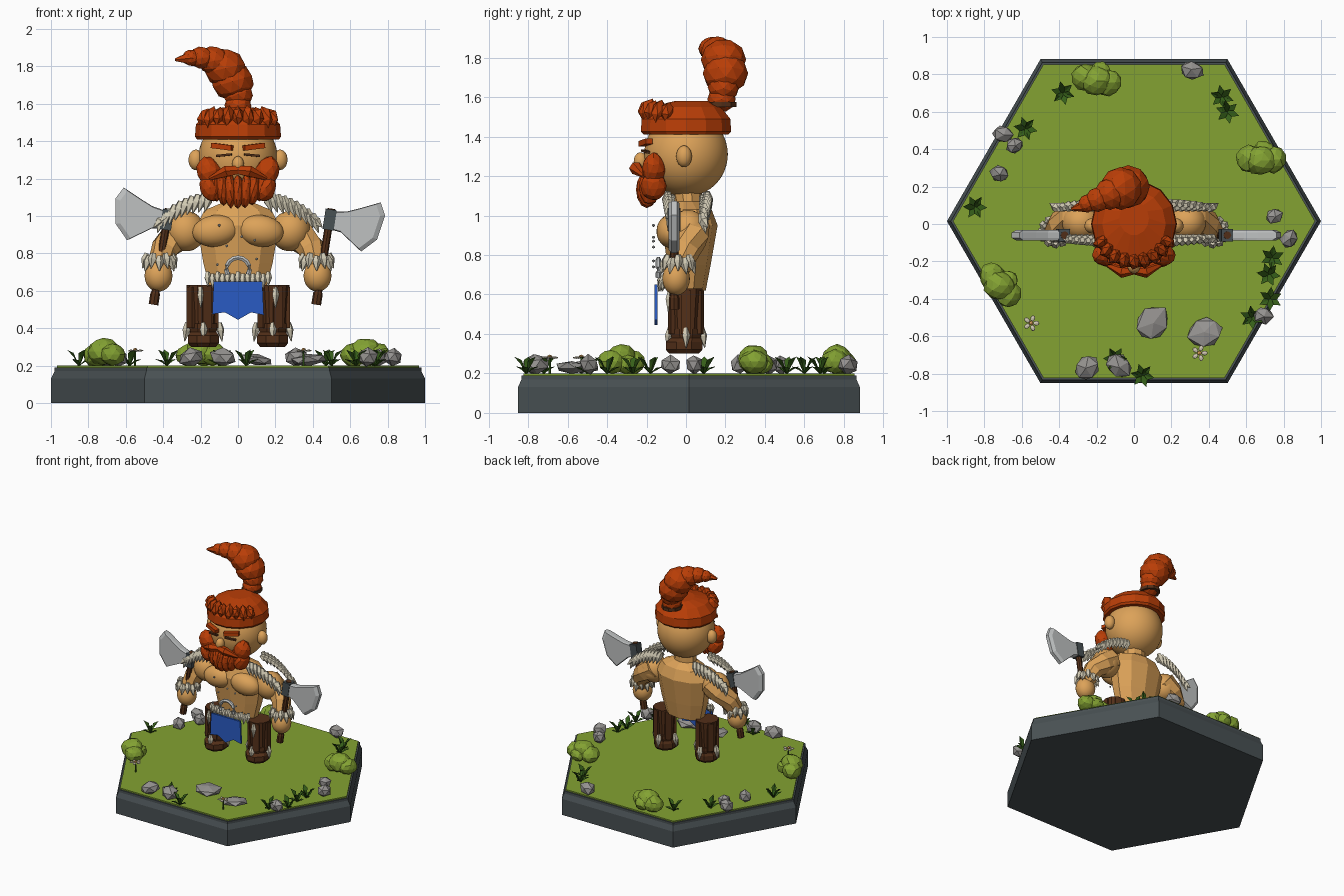
import bpy, bmesh, math, random
from mathutils import Vector, Matrix, Euler

random.seed(4)
if "Cube" in bpy.data.objects:
    bpy.data.objects.remove(bpy.data.objects["Cube"])


def material(name, *srgb):
    m = bpy.data.materials.new(name)
    m.use_nodes = True
    col = [c ** 2.2 for c in srgb] + [1]
    m.diffuse_color = col
    m.node_tree.nodes["Principled BSDF"].inputs["Base Color"].default_value = col
    return m


SKIN = material("skin", .86, .63, .35)
HAIR = material("red hair", .72, .25, .06)
FUR = material("cream fur", .82, .79, .70)
LEATHER = material("brown leather", .33, .20, .12)
CLOTH = material("blue cloth", .18, .36, .76)
STEEL = material("steel", .74, .75, .75)
SLATE = material("dark slate", .29, .32, .33)
GRASS = material("grass green", .51, .63, .21)
LEAF = material("dark leaf", .22, .37, .12)
ROCK = material("rock grey", .58, .57, .56)


class Part:
    """Collects simple solids into one named object."""

    def __init__(self, name, mat, smooth=False):
        self.name, self.mat, self.smooth = name, mat, smooth
        self.bm = bmesh.new()

    def ball(self, loc, scale, rot=(0, 0, 0), detail=2, rough=0):
        m = Matrix.LocRotScale(Vector(loc), Euler(rot), Vector(scale))
        new = bmesh.ops.create_icosphere(self.bm, subdivisions=detail, radius=1)["verts"]
        for v in new:
            v.co = m @ (v.co * (1 + random.uniform(-rough, rough)))

    def skin_rings(self, rings):
        loops = [[self.bm.verts.new(p) for p in ring] for ring in rings]
        n = len(loops[0])
        for a, b in zip(loops, loops[1:]):
            for i in range(n):
                self.bm.faces.new((a[i], a[(i + 1) % n], b[(i + 1) % n], b[i]))
        self.bm.faces.new(loops[0])
        self.bm.faces.new(loops[-1])

    def loft(self, rings, n=12, phase=0, x=0, y=0):
        """Horizontal rings given as (z, rx, ry, y offset)."""
        ang = [phase + math.tau * i / n for i in range(n)]
        self.skin_rings([[(x + rx * math.cos(a), y + dy + ry * math.sin(a), z)
                          for a in ang] for z, rx, ry, dy in rings])

    def tube(self, pts, radii, n=6):
        pts = [Vector(p) for p in pts]
        rings = []
        for i, (p, r) in enumerate(zip(pts, radii)):
            d = pts[min(i + 1, len(pts) - 1)] - pts[max(i - 1, 0)]
            q = d.to_track_quat('Z', 'Y')
            rings.append([p + q @ Vector((r * math.cos(math.tau * k / n),
                                          r * math.sin(math.tau * k / n), 0)) for k in range(n)])
        self.skin_rings(rings)

    def tuft(self, base, direction, r=.02):
        b, d = Vector(base), Vector(direction)
        self.tube([b, b + d * .4, b + d], [r * .6, r, r * .1], 5)

    def plate(self, outline, y0, y1):
        self.skin_rings([[(x, y, z) for x, z in outline] for y in (y0, y1)])

    def box(self, loc, size, rot=(0, 0, 0)):
        m = Matrix.LocRotScale(Vector(loc), Euler(rot), Vector(size))
        bmesh.ops.create_cube(self.bm, size=1, matrix=m)

    def done(self):
        bmesh.ops.recalc_face_normals(self.bm, faces=self.bm.faces)
        me = bpy.data.meshes.new(self.name)
        self.bm.to_mesh(me)
        self.bm.free()
        me.materials.append(self.mat)
        ob = bpy.data.objects.new(self.name, me)
        bpy.context.collection.objects.link(ob)
        if self.smooth:
            me.shade_smooth()
        return ob


# Hexagonal stand
p = Part("stand", SLATE)
p.loft([(0, 1, 1, 0), (.13, 1, 1, 0), (.17, .98, .98, 0), (.19, .98, .98, 0)], 6, y=.015)
p.done()
p = Part("grass_top", GRASS)
p.loft([(.18, .968, .968, 0), (.2, .968, .968, 0)], 6, y=.015)
p.done()

# Torso, neck and arms
p = Part("torso", SKIN)
p.loft([(.62, .16, .09, .01), (.75, .195, .11, .015), (.95, .23, .14, .02),
        (1.03, .19, .11, .02), (1.07, .09, .07, .01), (1.16, .08, .08, 0)], 10, math.pi / 10)
p.done()
p = Part("muscles", SKIN, True)
arms = Part("arms", SKIN)
for s in (-1, 1):
    p.ball((s * .12, -.075, .92), (.125, .075, .085), (0, s * .12, 0), 3)
    p.ball((s * .28, .01, .92), (.105, .1, .11), (0, s * .4, 0), 3)
    p.ball((s * .425, -.05, .68), (.075, .07, .085), (0, 0, 0), 3)
    arms.tube([(s * .25, .03, .95), (s * .33, .03, .89), (s * .39, 0, .83), (s * .425, -.04, .73)],
              [.09, .085, .075, .06], 8)
p.done()
arms.done()

# Head
p = Part("head", SKIN, True)
p.ball((0, 0, 1.31), (.212, .212, .215), detail=4)
p.ball((0, -.23, 1.275), (.032, .035, .045), detail=3)
for s in (-1, 1):
    p.ball((s * .225, -.01, 1.3), (.04, .04, .055), detail=3)
p.done()

# Eyes and brows
eyes, brows = Part("closed_eyes", LEATHER), Part("eyebrows", HAIR)
for s in (-1, 1):
    eyes.box((s * .075, -.205, 1.325), (.085, .02, .012), (0, s * .1, s * .3))
    brows.box((s * .085, -.205, 1.37), (.115, .035, .028), (0, -s * .12, s * .35))
eyes.done()
brows.done()

# Hair cap, fringe and topknot
p = Part("hair_cap", HAIR)
p.loft([(1.41, .22, .22, 0), (1.425, .23, .235, 0), (1.49, .225, .23, 0),
        (1.55, .17, .18, 0), (1.58, .08, .09, .03)], 14)
for i in range(9):
    a = (i - 4) * .27
    p.ball((.2 * math.sin(a), -.2 * math.cos(a), 1.515 + .02 * math.cos(a)),
           (.032, .045, .055 + .008 * (i % 2)), (-.4, 0, a), 1)
p.done()
p = Part("topknot", HAIR)
for x, y, z, r in ((0, .18, 1.59, .072), (0, .19, 1.65, .08), (-.03, .2, 1.72, .115), (-.07, .19, 1.79, .115),
                   (-.13, .16, 1.83, .085), (-.195, .13, 1.845, .066), (-.25, .11, 1.845, .048)):
    p.ball((x, y, z), (r * .92, r, r), (.3 * x, z, 0))
p.tube([(-.25, .1, 1.845), (-.335, .08, 1.835)], [.04, .008])
p.done()
p = Part("topknot_tie", LEATHER)
p.loft([(1.55, .075, .08, 0), (1.575, .075, .08, 0)], 10, y=.18)
p.done()

# Beard and moustache
p = Part("beard", HAIR)
for s in (-1, 1):
    p.ball((s * .155, -.165, 1.235), (.065, .06, .085), (0, s * .3, 0), 2, .05)
    p.ball((s * .15, -.165, 1.15), (.055, .065, .075), (0, s * .3, 0), 2, .05)
    p.tube([(0, -.245, 1.245), (s * .06, -.255, 1.24), (s * .15, -.215, 1.2)], [.024, .034, .01])
for i in range(-3, 4):
    p.ball((i * .042, -.2 + .004 * i * i, 1.13 + .004 * i * i), (.032, .055, .092), (0, i * .05, 0), 2, .04)
p.done()

# Shoulder fur, wrist cuffs and waist fur
p = Part("fur_trim", FUR)
for s in (-1, 1):
    for y in (-.09, .105):
        for i in range(9):
            t = i / 8
            x, z = .15 + .25 * t, 1.12 - .11 * t * t
            p.tuft((s * x, y * (1 - .25 * t * t), z), (s * .03, y * .2, -.1), .025)
            p.tuft((s * x, y * .75, z - .02), (s * .05, y * .3, -.05), .025)
    for i in range(12):
        a = math.tau * i / 12
        c, d = math.cos(a), math.sin(a)
        p.tuft((s * .42 + .065 * c, -.04 + .06 * d, .8 - .015 * (i % 2)),
               (.025 * c, .025 * d, -.08), .024)
    for k in range(4):
        a = math.tau * k / 4 - math.pi / 2
        c, d = math.cos(a), math.sin(a)
        p.tuft((s * .185 + .085 * c, .08 * d, .43), (.015 * c, .015 * d, -.1), .022)
    p.tuft((s * .2, -.08, .62), (0, -.01, -.11), .02)
for i in range(13):
    x = (i - 6) * .027
    p.tuft((x, -.12 + x * x, .7 - .01 * (i % 2)), (0, -.02, -.075), .02)
p.done()

# Buckle ring, loincloth and chest studs
p = Part("buckle_ring", STEEL)
arc = [math.pi * (i / 10 * 1.3 - .15) for i in range(11)]
p.tube([(.062 * math.cos(a), -.14, .715 + .062 * math.sin(a)) for a in arc], [.014] * 11)
for x, z in ((-.1, .95), (.02, .89), (.09, .87), (-.06, .84), (.1, .77), (-.11, .74)):
    p.ball((x, -.165, z), (.008, .008, .008), detail=1)
p.done()
p = Part("loincloth", CLOTH)
p.plate([(-.13, .65), (.13, .65), (.138, .47), (.07, .485), (0, .445), (-.07, .485), (-.138, .475)],
        -.16, -.145)
p.done()

# Legs and boots
p = Part("legs_and_boots", LEATHER)
for s in (-1, 1):
    p.loft([(.36, .068, .065, 0), (.63, .085, .088, 0)], 10, x=s * .19)
    p.loft([(.3, .072, .08, -.01), (.32, .09, .1, -.01), (.36, .09, .1, -.01), (.38, .075, .08, 0),
            (.4, .08, .085, 0), (.425, .08, .085, 0)], 8, math.pi / 8, x=s * .185)
    for k in range(5):
        a = math.tau * k / 5
        p.box((s * .19 + .077 * math.cos(a), .077 * math.sin(a), .51), (.02, .05, .22), (0, 0, a))
p.done()

# Axes: one profile, turned about the tilted handle for the other hand
blade = [(.01, .045), (.09, .06), (.16, .09), (.255, .134), (.289, .069), (.267, -.065),
         (.193, -.142), (.071, -.058), (.01, -.05)]
for s, side in ((-1, "right"), (1, "left")):
    tilt = Matrix.Translation((-.38 if s < 0 else .49, -.06, .98)) @ Matrix.Rotation(.157, 4, 'Y')
    h = Part(side + "_axe_handle", LEATHER)
    h.tube([(0, 0, -.46), (0, 0, -.4), (0, 0, -.39), (0, 0, .06)], [.026, .026, .021, .021], 8)
    k = Part(side + "_axe_socket", SLATE)
    k.box((0, 0, 0), (.06, .065, .11))
    b = Part(side + "_axe_blade", STEEL)
    full = [(s * x, z) for x, z in blade]
    slim = [(s * (.03 + (x - .03) * .9), z * .9) for x, z in blade]
    b.skin_rings([[(x, y, z) for x, z in o] for o, y in
                  ((slim, -.028), (full, -.014), (full, .014), (slim, .028))])
    for part in (h, k, b):
        part.done().matrix_world = tilt

# Bushes
p = Part("bushes", GRASS)
for x, y, a in ((-.2, .765, 0), (.68, .34, .2), (-.72, -.33, -.6)):
    for dx, dy, z, r in ((0, 0, .275, .085), (-.06, .02, .255, .075), (.065, -.01, .26, .072), (.02, .045, .25, .06)):
        c, d = math.cos(a), math.sin(a)
        p.ball((x + dx * c - dy * d, y + dx * d + dy * c, z), (r, r * .95, r * .85), (0, 0, dx * 20), 2, .07)
p.done()

# Rocks
p = Part("rocks", ROCK)
for x, y, r in ((.31, .82, .065), (-.7, .48, .058), (-.64, .42, .052), (-.72, .27, .055), (.75, .04, .05),
                (.83, -.08, .058), (.69, -.49, .058), (.1, -.53, .11), (.38, -.58, .1),
                (-.25, -.77, .08), (-.08, -.76, .078)):
    h = .032 if r > .09 else .05
    p.ball((x, y, .205 + h * .8), (r, r * .85, h), (.1, .1, x * 9), 1, .1)
p.done()

# Leafy plants
p = Part("leafy_plants", LEAF)
flowers = ((-.55, -.53), (.35, -.69))
for x, y in ((-.38, .7), (-.58, .51), (-.85, .09), (.47, .68), (.5, .6), (.74, -.18), (.72, -.27),
             (.73, -.4), (.63, -.5), (.045, -.81), (-.1, -.72)):
    turn = random.uniform(0, 3)
    for i in range(6):
        a = turn + math.tau * i / 6
        c, d, up = math.cos(a), math.sin(a), .035 + .05 * (i % 2)
        p.skin_rings([[(x + c * t - d * w, y + d * t + c * w, .2 + h) for t, w, h in
                       ((0, -.006, 0), (.03, -.018, up * .8), (.065, 0, up), (.03, .018, up * .8), (0, .006, 0))],
                      [(x + c * t, y + d * t, .197 + h) for t, h in
                       ((0, 0), (.03, up * .6), (.062, up), (.03, up * .6), (0, 0))]])
for x, y in flowers:
    p.tube([(x, y, .19), (x, y, .28)], [.006, .005], 5)
p.done()

# Flowers
p, q = Part("flower_petals", FUR), Part("flower_centres", SKIN)
for x, y in flowers:
    for i in range(5):
        a = math.tau * i / 5
        p.ball((x + .027 * math.cos(a), y + .027 * math.sin(a), .28), (.019, .014, .006), (0, 0, a), 1)
    q.ball((x, y, .285), (.013, .013, .01), detail=1)
p.done()
q.done()
